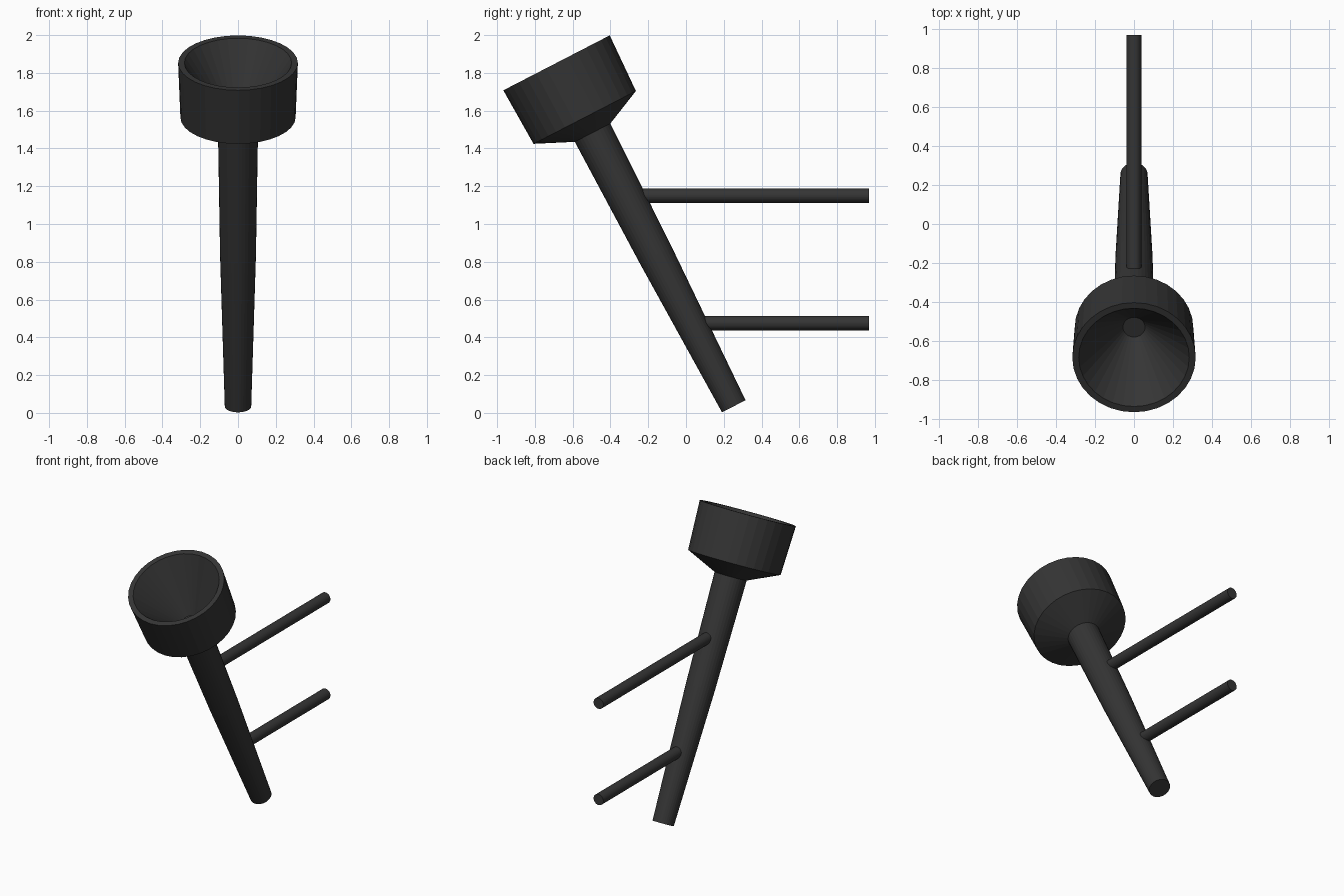
import bpy, bmesh, math
from mathutils import Vector, Matrix

if "Cube" in bpy.data.objects:
    bpy.data.objects.remove(bpy.data.objects["Cube"])

dark = bpy.data.materials.new("dark_metal")
dark.diffuse_color = (0.035, 0.035, 0.035, 1)
dark.use_nodes = True
dark.node_tree.nodes["Principled BSDF"].inputs["Base Color"].default_value = dark.diffuse_color


def lathe(name, profile, base, axis, sides=32):
    """Capped surface of revolution; profile is (radius, distance along axis)."""
    bm = bmesh.new()
    rings = [[bm.verts.new((r * math.cos(2 * math.pi * i / sides),
                            r * math.sin(2 * math.pi * i / sides), t))
              for i in range(sides)] for r, t in profile]
    for a, b in zip(rings, rings[1:]):
        for i in range(sides):
            j = (i + 1) % sides
            bm.faces.new((a[i], a[j], b[j], b[i]))
    bm.faces.new(rings[0][::-1])
    bm.faces.new(rings[-1])
    turn = Vector(axis).to_track_quat('Z', 'Y').to_matrix().to_4x4()
    bm.transform(Matrix.Translation(base) @ turn)
    bmesh.ops.recalc_face_normals(bm, faces=bm.faces[:])
    mesh = bpy.data.meshes.new(name)
    bm.to_mesh(mesh)
    bm.free()
    mesh.materials.append(dark)
    obj = bpy.data.objects.new(name, mesh)
    bpy.context.collection.objects.link(obj)
    return obj


tilt = math.radians(27.3)
axis = (0, -math.sin(tilt), math.cos(tilt))
foot = (0, 0.253, 0.035)

# Tapered leaning stem
lathe("stem", [(0.07, 0), (0.095, 0.9), (0.106, 1.64)], foot, axis)

# Funnel cup with flat rim and conical hollow
lathe("cup", [(0.106, 1.63), (0.305, 1.721), (0.317, 2.046),
              (0.284, 2.046), (0.057, 1.707)], foot, axis)

# Horizontal mounting rods, rooted inside the stem
for name, y, z in (("upper_rod", -0.31, 1.15), ("lower_rod", 0.03, 0.475)):
    lathe(name, [(0.038, 0), (0.038, 0.97 - y)], (0, y, z), (0, 1, 0))
